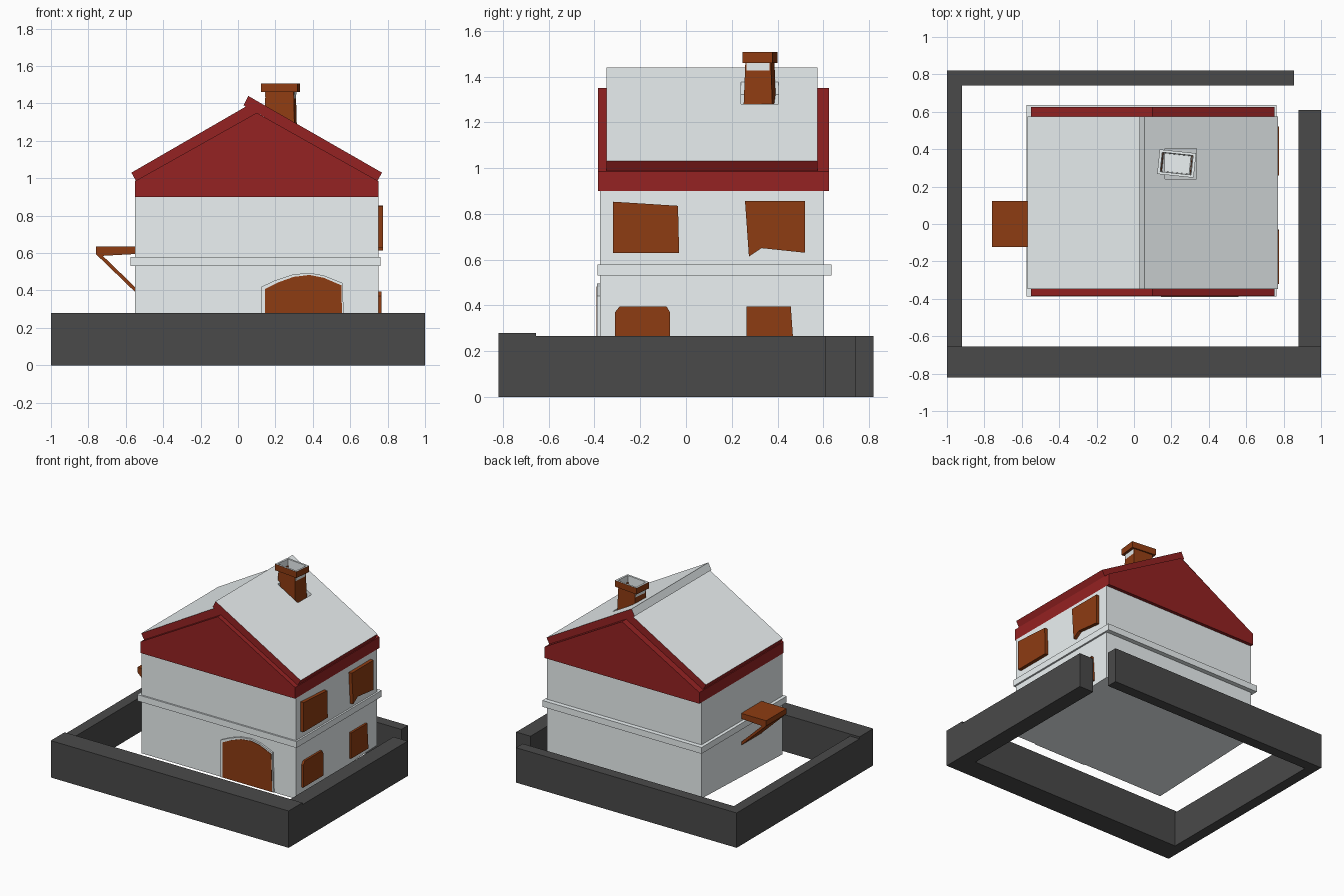
import bpy, bmesh, math
from mathutils import Vector, Matrix

if "Cube" in bpy.data.objects:
    bpy.data.objects.remove(bpy.data.objects["Cube"])


def material(name, rgb):
    m = bpy.data.materials.new(name)
    m.diffuse_color = (*rgb, 1)
    m.use_nodes = True
    m.node_tree.nodes["Principled BSDF"].inputs["Base Color"].default_value = m.diffuse_color
    return m


RED = material("red_paint", (0.30, 0.016, 0.016))
BROWN = material("brown_wood", (0.27, 0.045, 0.006))
DARK = material("dark_stone", (0.068, 0.068, 0.068))
GREY = material("pale_plaster", (0.84, 0.89, 0.90))


def finish(name, bm, mats):
    bmesh.ops.recalc_face_normals(bm, faces=bm.faces)
    me = bpy.data.meshes.new(name)
    bm.to_mesh(me)
    bm.free()
    for m in mats:
        me.materials.append(m)
    ob = bpy.data.objects.new(name, me)
    bpy.context.collection.objects.link(ob)
    return ob


def prism(name, pts, axis, a, b, mat, top=None):
    """Extrude a 2D profile along an axis; upward faces can take another material."""
    place = {"x": lambda p, t: (t, p[0], p[1]),
             "y": lambda p, t: (p[0], t, p[1])}[axis]
    bm = bmesh.new()
    lo = [bm.verts.new(place(p, a)) for p in pts]
    hi = [bm.verts.new(place(p, b)) for p in pts]
    bm.faces.new(lo)
    bm.faces.new(hi[::-1])
    for i in range(len(pts)):
        j = (i + 1) % len(pts)
        bm.faces.new((lo[i], lo[j], hi[j], hi[i]))
    bmesh.ops.recalc_face_normals(bm, faces=bm.faces)
    if top:
        for f in bm.faces:
            f.material_index = int(f.normal.z > 0.1)
    return finish(name, bm, [mat, top] if top else [mat])


def box(name, x, y, z, mat):
    return prism(name, [(x[0], z[0]), (x[1], z[0]), (x[1], z[1]), (x[0], z[1])],
                 "y", y[0], y[1], mat)


# Yard walls, with a gap at the back right corner
box("front_yard_wall", (-1, 1), (-0.82, -0.655), (0, 0.28), DARK)
box("left_yard_wall", (-1, -0.92), (-0.655, 0.82), (0, 0.265), DARK)
box("back_yard_wall", (-0.92, 0.855), (0.74, 0.82), (0, 0.265), DARK)
box("right_yard_wall", (0.88, 1), (-0.655, 0.61), (0, 0.265), DARK)

# House body, its underside dipping to the front, and storey band
prism("house_body", [(-0.375, 0.135), (0.6, 0.17), (0.6, 0.9), (-0.375, 0.9)],
      "x", -0.55, 0.75, GREY)
box("storey_band", (-0.575, 0.763), (-0.387, 0.635), (0.53, 0.578), GREY)

# Red gable storey
prism("gable", [(-0.55, 0.9), (0.75, 0.9), (0.75, 0.985), (0.1, 1.35), (-0.55, 0.985)],
      "y", -0.385, 0.625, RED)

# Roof slabs, the right one overshooting the ridge
right_roof = prism("right_roof", [(0.055, 1.44), (0.77, 1.03), (0.745, 0.985), (0.03, 1.39)],
                   "y", -0.348, 0.575, RED, GREY)
prism("left_roof", [(-0.57, 1.03), (0.045, 1.385), (0.1, 1.35), (-0.545, 0.985)],
      "y", -0.348, 0.575, RED, GREY)

# Opening in the roof around the chimney, lined in grey
cutter = box("roof_opening_cutter", (0.165, 0.335), (0.24, 0.405), (1.2, 1.5), GREY)
cutter.hide_render = True
cutter.hide_viewport = True
cut = right_roof.modifiers.new("opening", "BOOLEAN")
cut.operation = "DIFFERENCE"
cut.object = cutter
cut.solver = "EXACT"
prism("roof_opening_lining", [(0.16, 1.31), (0.34, 1.209), (0.34, 1.223), (0.16, 1.324)],
      "y", 0.235, 0.41, GREY)

# Hollow chimney lofted through rectangular rings, slightly turned
rings = [(0.082, 0.065, 1.22), (0.076, 0.056, 1.46), (0.098, 0.066, 1.46),
         (0.098, 0.066, 1.508), (0.083, 0.052, 1.508), (0.072, 0.048, 1.36)]
bm = bmesh.new()
turn = Matrix.Translation((0.228, 0.323, 0)) @ Matrix.Rotation(math.radians(-6), 4, "Z")
loops = [[bm.verts.new(turn @ Vector((sx * hx, sy * hy, z)))
          for sx, sy in ((-1, -1), (1, -1), (1, 1), (-1, 1))] for hx, hy, z in rings]
for k in range(len(loops) - 1):
    for i in range(4):
        j = (i + 1) % 4
        f = bm.faces.new((loops[k][i], loops[k][j], loops[k + 1][j], loops[k + 1][i]))
        f.material_index = int(k >= 3)
bm.faces.new(loops[0][::-1])
bm.faces.new(loops[-1]).material_index = 1
finish("chimney", bm, [BROWN, GREY])

# Arched door and its frame
arch = [(0.125, 0.14), (0.125, 0.42), (0.2, 0.455), (0.29, 0.485), (0.38, 0.495),
        (0.46, 0.48), (0.56, 0.44), (0.568, 0.14)]
prism("door_frame", arch, "y", -0.388, -0.37, GREY)
door = [(0.352 + (x - 0.347) * 0.94, max(0.142, z - 0.012)) for x, z in arch]
prism("door", door, "y", -0.391, -0.37, BROWN)

# Crooked shutters on the right wall
shutters = {
    "upper_front_shutter": ([(-0.32, 0.628), (-0.03, 0.628), (-0.035, 0.835), (-0.32, 0.853)], 0.776),
    "upper_back_shutter": ([(0.275, 0.613), (0.33, 0.65), (0.52, 0.63), (0.52, 0.855), (0.258, 0.855)], 0.776),
    "lower_front_shutter": ([(-0.31, 0.2), (-0.07, 0.2), (-0.07, 0.37), (-0.085, 0.395),
                             (-0.29, 0.395), (-0.31, 0.37)], 0.766),
    "lower_back_shutter": ([(0.265, 0.2), (0.472, 0.2), (0.458, 0.395), (0.265, 0.395)], 0.766),
}
for name, (pts, out) in shutters.items():
    prism(name, pts, "x", 0.74, out, BROWN)

# Canopy on the left wall with its sloping brace
prism("canopy", [(-0.55, 0.635), (-0.76, 0.635), (-0.76, 0.595), (-0.73, 0.585), (-0.55, 0.595)],
      "y", -0.122, 0.122, BROWN)
prism("canopy_brace", [(-0.76, 0.595), (-0.725, 0.587), (-0.55, 0.418), (-0.55, 0.392)],
      "y", -0.12, 0.12, BROWN)
